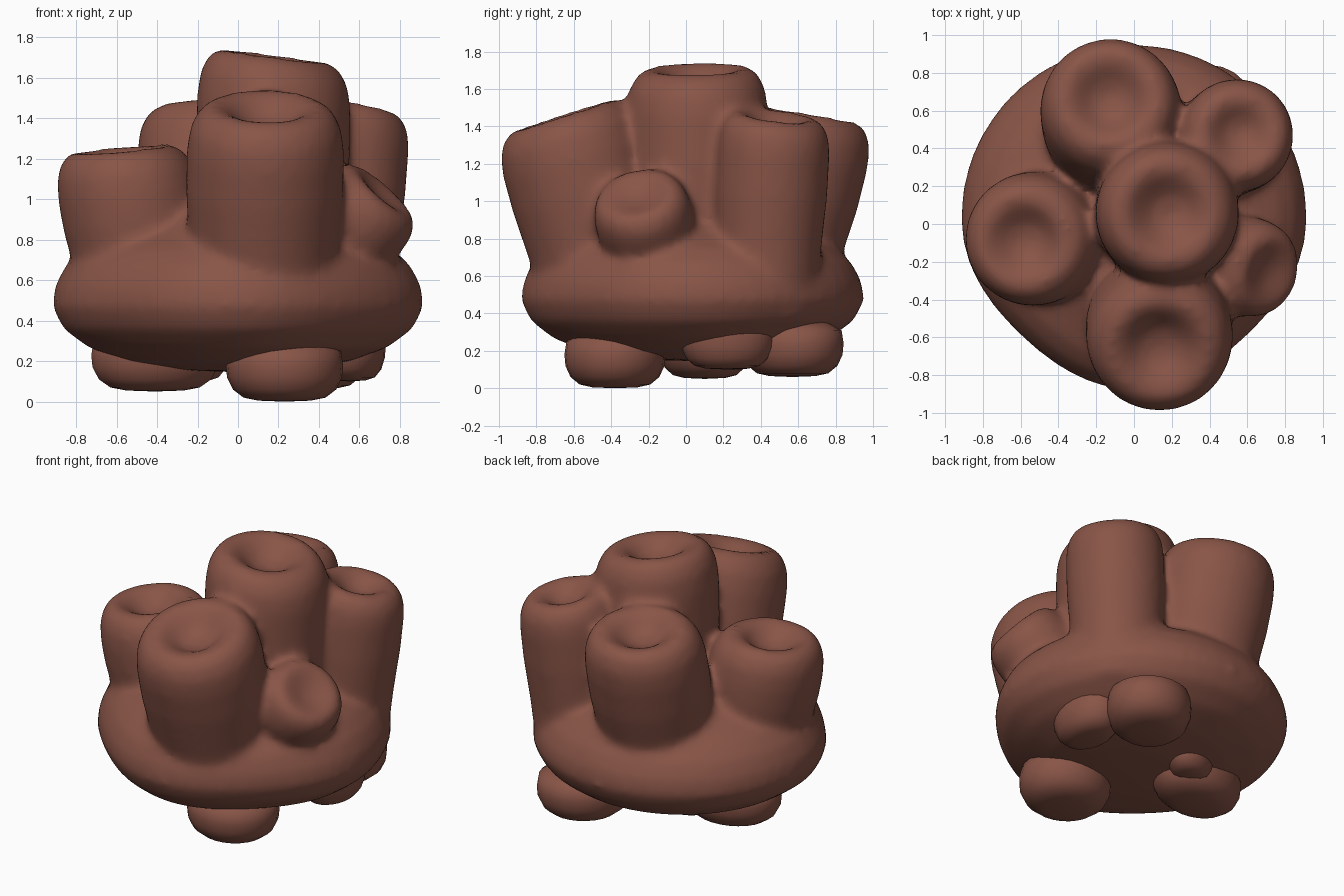
import bpy, bmesh, math
from mathutils import Vector, Matrix

if "Cube" in bpy.data.objects:
    bpy.data.objects.remove(bpy.data.objects["Cube"])

mat = bpy.data.materials.new("reddish brown")
mat.diffuse_color = (0.25, 0.09, 0.063, 1)
mat.use_nodes = True
mat.node_tree.nodes["Principled BSDF"].inputs["Base Color"].default_value = mat.diffuse_color


def lathe(bm, profile, matrix, seg=32, shape=lambda a: 1.0):
    """Closed solid of revolution; the first and last profile points are poles."""
    rings = []
    for r, z in profile[1:-1]:
        ring = []
        for i in range(seg):
            a = 2 * math.pi * i / seg
            k = r * shape(a)
            ring.append(bm.verts.new(matrix @ Vector((k * math.cos(a), k * math.sin(a), z))))
        rings.append(ring)
    low = bm.verts.new(matrix @ Vector((0, 0, profile[0][1])))
    top = bm.verts.new(matrix @ Vector((0, 0, profile[-1][1])))
    for i in range(seg):
        j = (i + 1) % seg
        bm.faces.new((low, rings[0][j], rings[0][i]))
        bm.faces.new((top, rings[-1][i], rings[-1][j]))
        for a, b in zip(rings, rings[1:]):
            bm.faces.new((a[i], a[j], b[j], b[i]))


def finish(bm, name):
    bmesh.ops.recalc_face_normals(bm, faces=bm.faces)
    for f in bm.faces:
        f.smooth = True
    me = bpy.data.meshes.new(name)
    bm.to_mesh(me)
    bm.free()
    me.materials.append(mat)
    ob = bpy.data.objects.new(name, me)
    bpy.context.collection.objects.link(ob)
    return ob


def tube(bm, base, tip, r, tilt=(0, 0), dip=0.3):
    """Rounded tube from base to rim, with a shallow dimple in its end."""
    base, tip = Vector(base), Vector(tip)
    axis = tip - base
    h = axis.length
    m = Matrix.Translation(base) @ Vector((0, 0, 1)).rotation_difference(axis).to_matrix().to_4x4()
    prof = [(0, 0), (0.92 * r, 0), (0.95 * r, 0.35 * h), (r, 0.6 * h), (r, h - 0.6 * r),
            (0.96 * r, h - 0.3 * r), (0.85 * r, h - 0.09 * r), (0.68 * r, h + 0.01 * r),
            (0.52 * r, h - 0.04 * r), (0.4 * r, h - 0.45 * dip * r),
            (0.24 * r, h - 0.85 * dip * r), (0, h - dip * r)]
    n = len(bm.verts)
    lathe(bm, prof, m)
    bm.verts.ensure_lookup_table()
    # slant the rim
    for v in bm.verts[n:]:
        d = v.co - tip
        w = max(0, 1 + d.dot(axis.normalized()) / (1.2 * r))
        v.co.z += min(w, 1) * (tilt[0] * d.x + tilt[1] * d.y)


def base_shape(a):
    """Nearly round, flattened on the two front diagonals."""
    s = math.sin(a)
    return 0.918 + 0.035 * s + (0.025 * (math.cos(4 * a) - 1) if s < 0 else 0)


# fused body: rounded base plus six tubes
bm = bmesh.new()
base_profile = [(0, 0.145), (0.3, 0.155), (0.6, 0.20), (0.8, 0.265), (0.94, 0.36), (1.0, 0.47),
                (0.985, 0.57), (0.93, 0.67), (0.84, 0.75), (0.66, 0.84), (0.42, 0.98), (0, 1.08)]
lathe(bm, base_profile, Matrix.Identity(4), 48, base_shape)
tube(bm, (0.16, 0.05, 0.4), (0.18, 0.06, 1.71), 0.38, (-0.12, 0.03))           # tall centre
tube(bm, (0.12, -0.38, 0.4), (0.14, -0.66, 1.46), 0.39, (0, 0.06))             # front
tube(bm, (-0.42, -0.05, 0.4), (-0.58, -0.09, 1.25), 0.355, (-0.1, 0))          # left
tube(bm, (-0.1, 0.38, 0.4), (-0.13, 0.665, 1.46), 0.375, (0, 0.1))             # back
tube(bm, (0.48, 0.42, 0.4), (0.56, 0.48, 1.46), 0.30, (-0.08, -0.06))          # back right
tube(bm, (0.38, -0.16, 0.66), (0.72, -0.26, 1.04), 0.265, dip=0.15)            # small right
body = finish(bm, "tube_cluster_body")
rm = body.modifiers.new("fuse", 'REMESH')
rm.mode = 'VOXEL'
rm.voxel_size = 0.025
rm.use_smooth_shade = True
sm = body.modifiers.new("soften", 'SMOOTH')
sm.factor = 0.5
sm.iterations = 14

# rounded feet: name, centre, half sizes, bottom height, turn
feet = [("front_foot", (0.23, -0.38), (0.29, 0.27), 0.0, 0),
        ("left_foot", (-0.41, 0.10), (0.32, 0.24), 0.05, 10),
        ("left_inner_foot", (-0.22, 0.27), (0.19, 0.14), 0.10, 30),
        ("right_foot", (0.55, 0.22), (0.18, 0.25), 0.10, 0),
        ("back_foot", (0.36, 0.57), (0.29, 0.26), 0.06, 40)]
foot_profile = [(0, 0), (0.45, 0.005), (0.7, 0.02), (0.88, 0.06), (0.98, 0.12), (1, 0.18),
                (0.96, 0.25), (0.7, 0.29), (0, 0.3)]
for name, (x, y), (sx, sy), z, turn in feet:
    bm = bmesh.new()
    m = (Matrix.Translation((x, y, z)) @ Matrix.Rotation(math.radians(turn), 4, 'Z')
         @ Matrix.Diagonal((sx, sy, 1, 1)))
    lathe(bm, foot_profile, m, 24)
    finish(bm, name)
